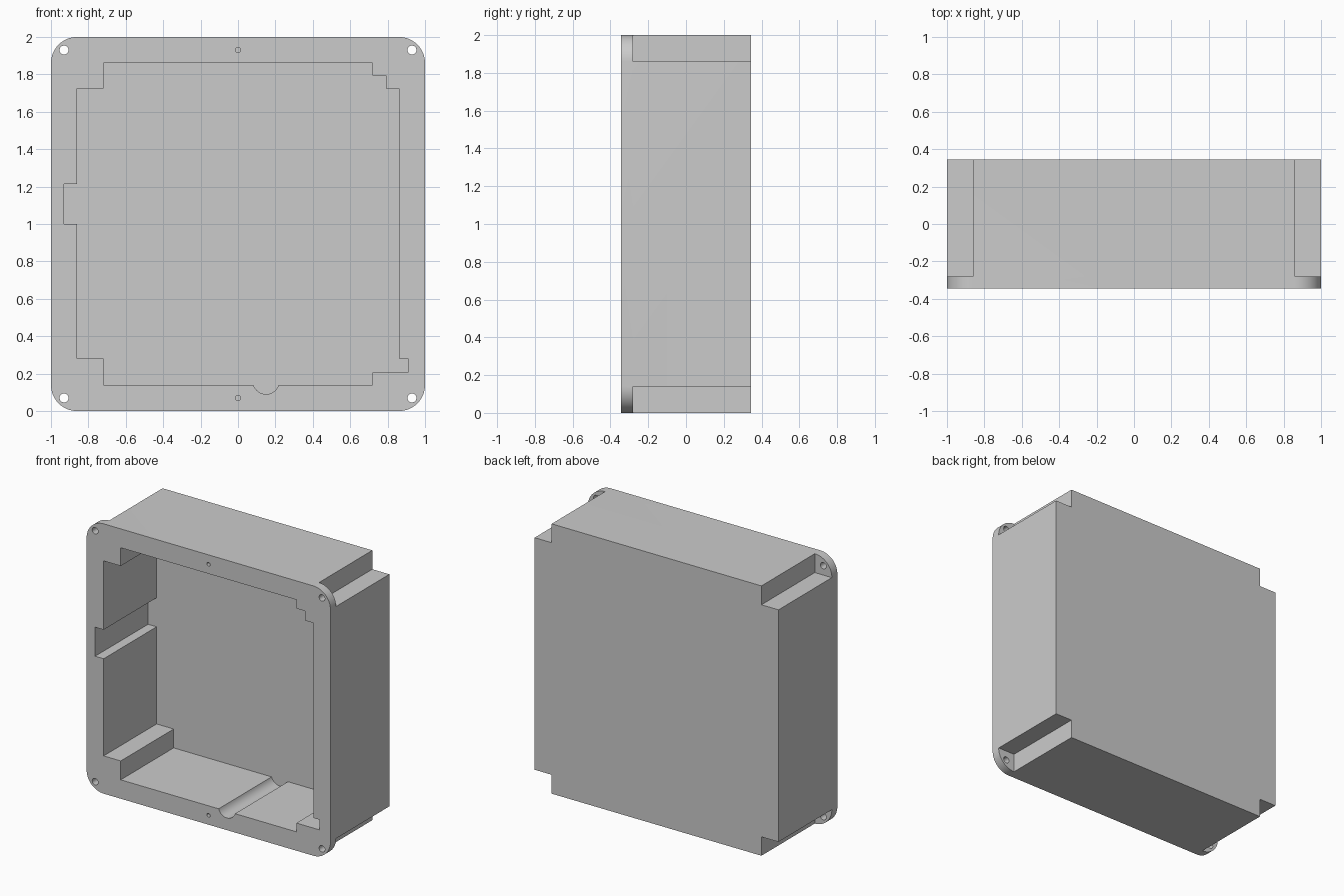
import bpy, bmesh
from math import sin, cos, pi, radians

if "Cube" in bpy.data.objects:
    bpy.data.objects.remove(bpy.data.objects["Cube"], do_unlink=True)

FRONT, BACK = -0.345, 0.345      # overall depth
FLANGE_BACK = -0.28              # rear face of the corner lugs
FLOOR = 0.275                    # inner face of the rear wall
NOTCH = 0.14                     # corner notch size, also the lug radius

grey = bpy.data.materials.new("housing grey")
grey.use_nodes = True
grey.diffuse_color = (0.6, 0.6, 0.6, 1)
grey.node_tree.nodes["Principled BSDF"].inputs["Base Color"].default_value = (0.6, 0.6, 0.6, 1)


def arc(cx, cz, r, start, end, n):
    angles = [radians(start + (end - start) * i / n) for i in range(n + 1)]
    return [(cx + r * cos(a), cz + r * sin(a)) for a in angles]


def prism(name, outline, y0, y1):
    """Extrude an (x, z) outline from y0 to y1."""
    bm = bmesh.new()
    face = bm.faces.new([bm.verts.new((x, y0, z)) for x, z in outline])
    result = bmesh.ops.extrude_face_region(bm, geom=[face])
    moved = [v for v in result["geom"] if isinstance(v, bmesh.types.BMVert)]
    bmesh.ops.translate(bm, verts=moved, vec=(0, y1 - y0, 0))
    bmesh.ops.recalc_face_normals(bm, faces=bm.faces)
    mesh = bpy.data.meshes.new(name)
    bm.to_mesh(mesh)
    bm.free()
    mesh.materials.append(grey)
    obj = bpy.data.objects.new(name, mesh)
    bpy.context.collection.objects.link(obj)
    return obj


def cut(target, cutter):
    """Subtract the cutter, then discard it."""
    cutter.hide_render = True
    mod = target.modifiers.new("cut", "BOOLEAN")
    mod.operation, mod.solver, mod.object = "DIFFERENCE", "EXACT", cutter
    bpy.context.view_layer.objects.active = target
    bpy.ops.object.modifier_apply(modifier=mod.name)
    bpy.data.objects.remove(cutter, do_unlink=True)


# Housing block with rounded corners
inset = 1 - NOTCH
outline = []
for i, (sx, sz) in enumerate([(1, 1), (-1, 1), (-1, -1), (1, -1)]):
    outline += arc(sx * inset, 1 + sz * inset, NOTCH, 90 * i, 90 * i + 90, 14)
housing = prism("housing", outline, FRONT, BACK)

# Square notches behind the corner lugs, and the screw holes through the lugs
for sx in (-1, 1):
    for sz in (-1, 1):
        x0, x1 = sx * inset, sx * 1.1
        z0, z1 = 1 + sz * inset, 1 + sz * 1.1
        cut(housing, prism("notch_cutter", [(x0, z0), (x1, z0), (x1, z1), (x0, z1)],
                           FLANGE_BACK, BACK + 0.1))
        hole = arc(sx * 0.93, 1 + sz * 0.93, 0.024, 0, 360, 24)[:-1]
        cut(housing, prism("screw_hole_cutter", hole, FRONT - 0.1, FLANGE_BACK + 0.1))

# Stepped cavity with a side slot and a round channel along the bottom
cavity = [(-0.72, 1.86), (0.72, 1.86), (0.72, 1.795), (0.79, 1.795), (0.79, 1.725),
          (0.86, 1.725), (0.86, 0.28), (0.91, 0.28), (0.91, 0.205), (0.72, 0.205),
          (0.72, 0.14)]
cavity += arc(0.15, 0.16, 0.07, -16.6, -163.4, 16)
cavity += [(-0.72, 0.14), (-0.72, 0.28), (-0.86, 0.28), (-0.86, 1.0), (-0.93, 1.0),
           (-0.93, 1.215), (-0.86, 1.215), (-0.86, 1.725), (-0.72, 1.725)]
cut(housing, prism("cavity_cutter", cavity, FRONT - 0.1, FLOOR))

# Small blind holes at the middle of the top and bottom rims
for sz in (-1, 1):
    hole = arc(0, 1 + sz * 0.93, 0.014, 0, 360, 20)[:-1]
    cut(housing, prism("pin_hole_cutter", hole, FRONT - 0.1, FRONT + 0.2))

# Smooth the curved walls, keep the hard edges
bpy.ops.object.select_all(action="DESELECT")
housing.select_set(True)
bpy.context.view_layer.objects.active = housing
bpy.ops.object.shade_smooth_by_angle(angle=radians(30))
